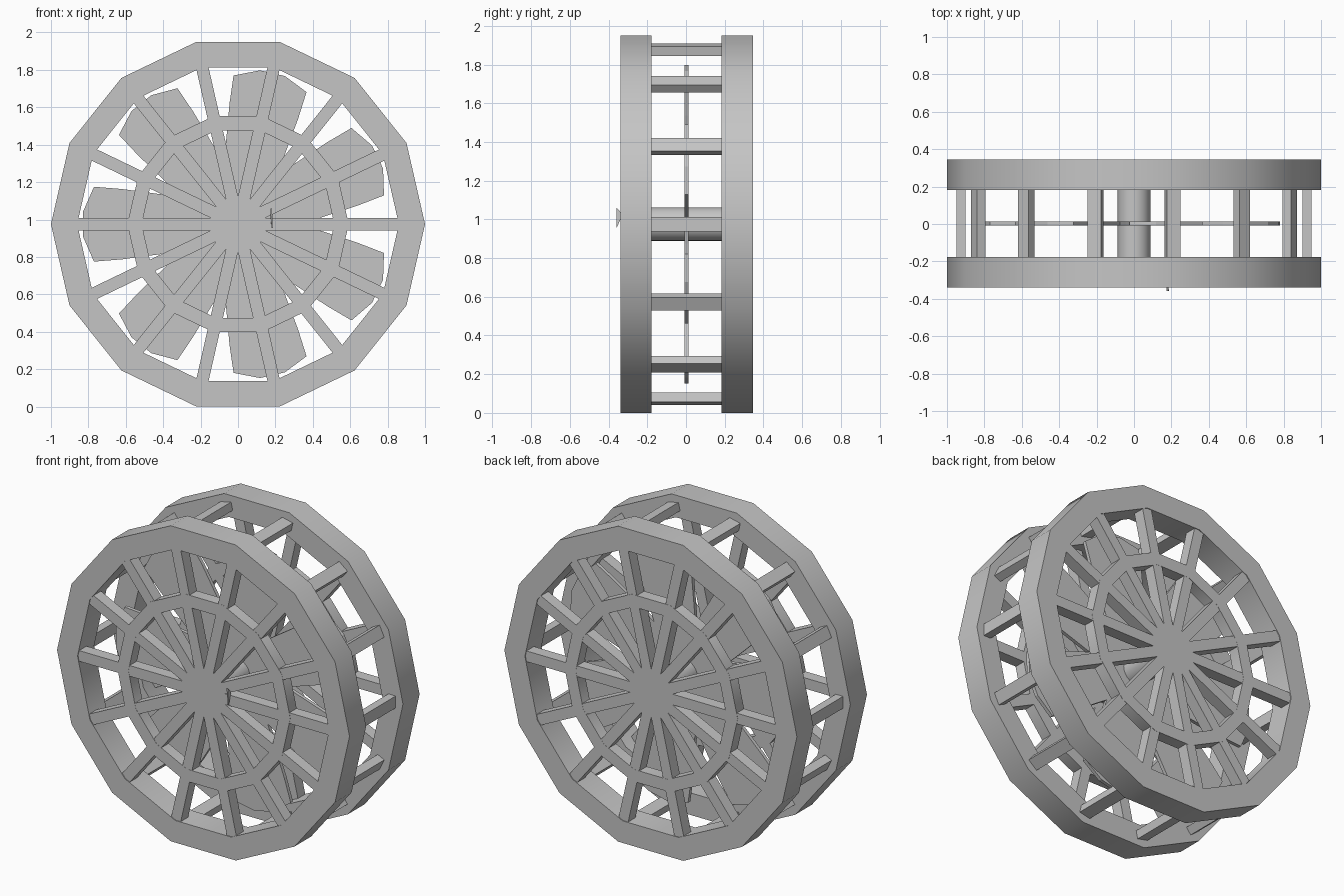
import bpy, bmesh
from math import pi, sin, cos, radians
from mathutils import Matrix, Vector

cube = bpy.data.objects.get("Cube")
if cube:
    bpy.data.objects.remove(cube, do_unlink=True)

SIDES = 14
STEP = 2 * pi / SIDES
CENTRE = Vector((0, 0.003, 0.975))

grey = bpy.data.materials.new("light_grey")
grey.use_nodes = True
colour = (0.56, 0.56, 0.56, 1)
grey.diffuse_color = colour
grey.node_tree.nodes["Principled BSDF"].inputs["Base Color"].default_value = colour


def finish(name, bm, smooth=False):
    """Turn a bmesh, built around the wheel axis, into an object."""
    bmesh.ops.recalc_face_normals(bm, faces=bm.faces)
    mesh = bpy.data.meshes.new(name)
    bm.to_mesh(mesh)
    bm.free()
    mesh.materials.append(grey)
    ob = bpy.data.objects.new(name, mesh)
    ob.location = CENTRE
    bpy.context.collection.objects.link(ob)
    if smooth:
        bpy.ops.object.select_all(action="DESELECT")
        ob.select_set(True)
        bpy.context.view_layer.objects.active = ob
        bpy.ops.object.shade_smooth_by_angle(angle=radians(30))
    return ob


def ring(name, inner, outer, y0, y1):
    """Polygonal ring with a rectangular section."""
    bm = bmesh.new()
    section = [(inner, y0), (outer, y0), (outer, y1), (inner, y1)]
    loops = [[bm.verts.new((r * cos(i * STEP), y, r * sin(i * STEP)))
              for r, y in section] for i in range(SIDES)]
    for i in range(SIDES):
        a, b = loops[i], loops[(i + 1) % SIDES]
        for j in range(4):
            k = (j + 1) % 4
            bm.faces.new((a[j], a[k], b[k], b[j]))
    finish(name, bm, True)


def radial_bars(name, r0, r1, y0, y1, width):
    """One box per ring corner, pointing outwards."""
    bm = bmesh.new()
    for i in range(SIDES):
        place = (Matrix.Rotation(-i * STEP, 4, "Y")
                 @ Matrix.Translation(((r0 + r1) / 2, (y0 + y1) / 2, 0))
                 @ Matrix.Diagonal((r1 - r0, y1 - y0, width, 1)))
        bmesh.ops.create_cube(bm, size=1, matrix=place)
    finish(name, bm)


def plate(bm, outline, depth, place):
    """Extrude a flat outline into a thin plate."""
    face = bm.faces.new([bm.verts.new(place @ Vector(p)) for p in outline])
    new = bmesh.ops.extrude_face_region(bm, geom=[face])["geom"]
    verts = [v for v in new if isinstance(v, bmesh.types.BMVert)]
    bmesh.ops.translate(bm, verts=verts, vec=depth)


# Front and back wheels: rim, inner ring and spokes
for side, s in (("front", -1), ("back", 1)):
    ring(side + "_rim", 0.86, 1.0, s * 0.18, s * 0.342)
    ring(side + "_inner_ring", 0.515, 0.592, s * 0.265, s * 0.338)
    a, b = sorted((s * 0.265, s * 0.337))
    radial_bars(side + "_spokes", 0.0, 0.87, a, b, 0.066)

# Cross bars joining the rims
radial_bars("cross_bars", 0.90, 0.95, -0.2, 0.2, 0.074)

# Axle through both wheels
bm = bmesh.new()
bmesh.ops.create_cone(bm, cap_ends=True, segments=24, radius1=0.087, radius2=0.087,
                      depth=0.66, matrix=Matrix.Rotation(pi / 2, 4, "X"))
finish("axle", bm, True)

# Fan blades in the middle, one between every other spoke
half = [(0.05, 0.03), (0.3, 0.145), (0.62, 0.188), (0.77, 0.2), (0.828, 0.068)]
outline = [(r, -0.011, w) for r, w in half] + [(r, -0.011, -w) for r, w in reversed(half)]
bm = bmesh.new()
for i in range(SIDES // 2):
    plate(bm, outline, (0, 0.022, 0), Matrix.Rotation(-(2 * i + 1) * STEP, 4, "Y"))
finish("fan_blades", bm)

# Small pointed catch on the front face
bm = bmesh.new()
plate(bm, [(0.173, -0.362, 0.085), (0.173, -0.33, 0.05), (0.18, -0.362, -0.02)],
      (0.008, 0, 0), Matrix.Identity(4))
finish("front_catch", bm)
